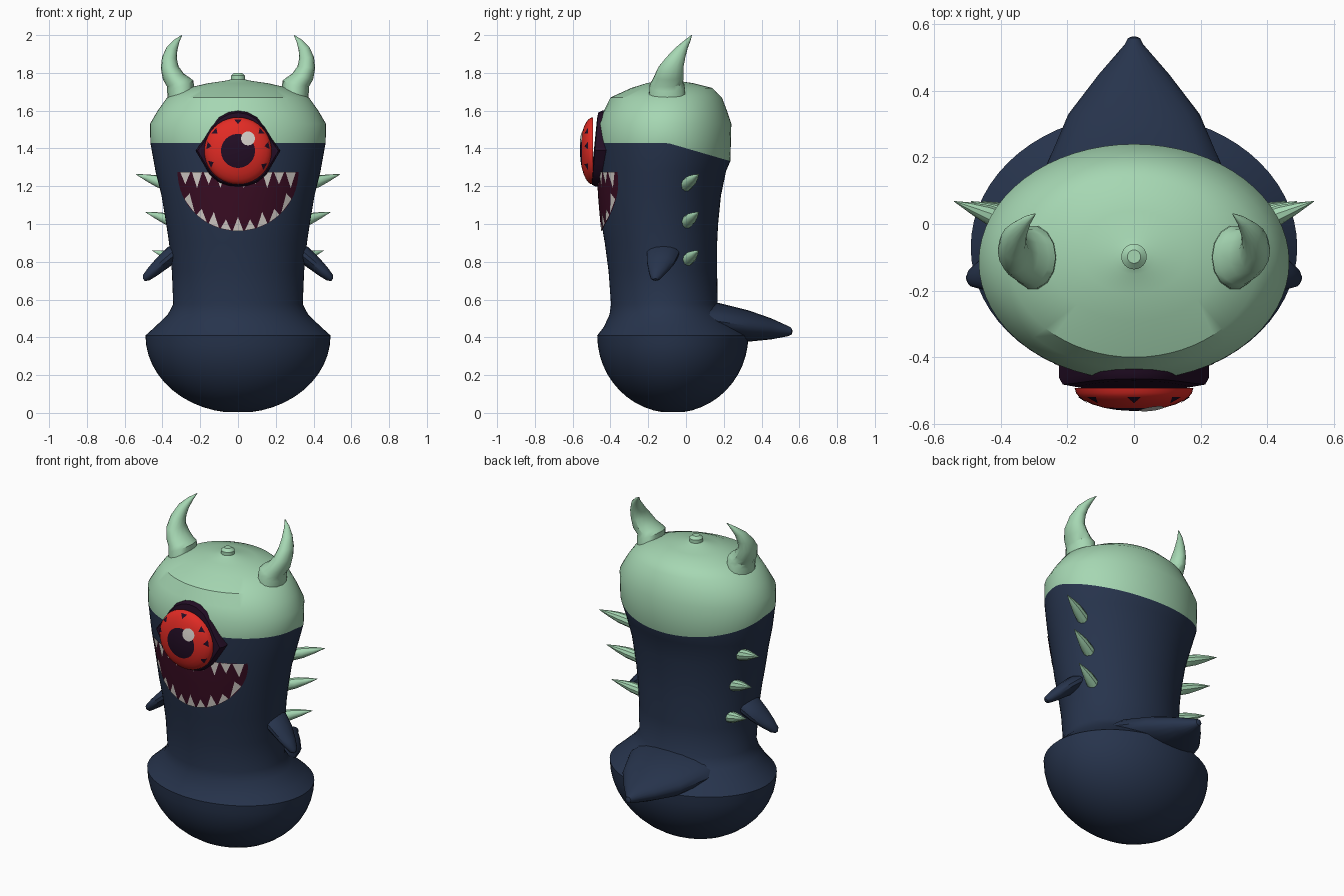
import bpy, bmesh, math
from mathutils import Vector

if "Cube" in bpy.data.objects:
    bpy.data.objects.remove(bpy.data.objects["Cube"])


def material(name, rgb):
    m = bpy.data.materials.new(name)
    m.diffuse_color = (*rgb, 1)
    m.use_nodes = True
    m.node_tree.nodes["Principled BSDF"].inputs["Base Color"].default_value = m.diffuse_color
    return m


NAVY = material("navy skin", (0.02, 0.034, 0.073))
GREEN = material("mint green", (0.38, 0.68, 0.45))
RED = material("iris red", (0.76, 0.024, 0.018))
DARK = material("dark purple", (0.016, 0.004, 0.018))
MAROON = material("mouth maroon", (0.042, 0.004, 0.017))
WHITE = material("tooth white", (0.66, 0.62, 0.58))


def add_mesh(name, verts, faces, mats, rule=None, fix=True):
    me = bpy.data.meshes.new(name)
    bm = bmesh.new()
    vs = [bm.verts.new(v) for v in verts]
    for i, f in enumerate(faces):
        face = bm.faces.new([vs[k] for k in f])
        if rule:
            face.material_index = rule(i)
    if fix:
        bmesh.ops.recalc_face_normals(bm, faces=bm.faces)
    bm.to_mesh(me)
    bm.free()
    for m in mats:
        me.materials.append(m)
    ob = bpy.data.objects.new(name, me)
    bpy.context.collection.objects.link(ob)
    return ob


def loft(name, rings, mats, rule=None):
    """Skin a stack of equal-length rings and cap both ends; rule gets the ring number."""
    n = len(rings[0])
    verts = [p for r in rings for p in r]
    faces = [(k * n + i, k * n + (i + 1) % n, (k + 1) * n + (i + 1) % n, (k + 1) * n + i)
             for k in range(len(rings) - 1) for i in range(n)]
    faces += [tuple(range(n)), tuple(range(len(verts) - n, len(verts)))]
    last = len(rings) - 2
    pick = (lambda i: rule(min(i // n, last)) if i != len(faces) - 2 else rule(0)) if rule else None
    return add_mesh(name, verts, faces, mats, pick)


def ellipse(c, u, v, n):
    c, u, v = Vector(c), Vector(u), Vector(v)
    return [c + u * math.cos(t * math.tau / n) + v * math.sin(t * math.tau / n) for t in range(n)]


# Body profile: height, half width, front y, back y
profile = []
for i in range(1, 13):
    a = i / 12 * math.pi / 2
    s = math.sin(a)
    profile.append((0.41 - 0.41 * math.cos(a), 0.49 * s, -0.07 - 0.40 * s, -0.07 + 0.40 * s))
profile += [
    (0.455, 0.44, -0.435, 0.28), (0.52, 0.372, -0.405, 0.205), (0.575, 0.343, -0.397, 0.167),
    (0.75, 0.35, -0.41, 0.165), (0.9, 0.365, -0.43, 0.165), (1.0, 0.38, -0.447, 0.17),
    (1.15, 0.405, -0.46, 0.185), (1.28, 0.437, -0.466, 0.212), (1.43, 0.464, -0.468, 0.235),
    (1.53, 0.466, -0.468, 0.24), (1.6, 0.425, -0.435, 0.217), (1.67, 0.375, -0.4, 0.19),
    (1.72, 0.27, -0.29, 0.14), (1.745, 0.16, -0.21, 0.04), (1.758, 0.07, -0.15, -0.04),
    (1.765, 0.038, -0.136, -0.06), (1.785, 0.038, -0.136, -0.06), (1.8, 0.02, -0.118, -0.078)]
CAP = next(i for i, p in enumerate(profile) if p[0] == 1.43)

rings = []
for k, (z, a, f, b) in enumerate(profile):
    ring = ellipse((0, (f + b) / 2, z), (a, 0, 0), (0, (b - f) / 2, 0), 64)
    if k == CAP:  # the cap edge dips towards the back
        for p in ring:
            p.z -= 0.29 * max(0, p.y + 0.1)
    rings.append(ring)
loft("body", rings, [NAVY, GREEN], lambda k: int(k >= CAP))


def on_body(x, z, off):
    """Point on the front of the body, pushed out by off."""
    for p, q in zip(profile, profile[1:]):
        if p[0] <= z <= q[0]:
            t = (z - p[0]) / (q[0] - p[0])
            a, f, b = (p[i] + (q[i] - p[i]) * t for i in (1, 2, 3))
            return (x, (f + b) / 2 - (b - f) / 2 * math.sqrt(max(0, 1 - (x / a) ** 2)) - off, z)


# Mouth: half-ellipse plate following the belly
TOP, MW, MH = 1.275, 0.32, 0.312


def mouth_low(x):
    return TOP - MH * math.sqrt(max(0, 1 - (x / MW) ** 2))


NU, NV = 32, 8
verts, faces = [], []
for i in range(NU + 1):
    x = -MW * 0.998 * math.cos(math.pi * i / NU)
    verts += [on_body(x, TOP + (mouth_low(x) - TOP) * j / NV, 0.006) for j in range(NV + 1)]
for i in range(NU):
    for j in range(NV):
        k = i * (NV + 1) + j
        faces.append((k, k + 1, k + NV + 2, k + NV + 1))
add_mesh("mouth", verts, faces, [MAROON], fix=False)

# Teeth: thin triangles along both lips
verts = []
for i in range(10):
    x = -0.279 + 0.062 * i
    h = 0.085 if i % 2 else 0.065
    h = min(h, 0.6 * (TOP - mouth_low(x)))
    verts += [on_body(x - 0.027, TOP, 0.01), on_body(x, TOP - h, 0.01), on_body(x + 0.027, TOP, 0.01)]
for i in range(9):
    x = -0.256 + 0.064 * i
    x0, x1 = x - 0.028, x + 0.028
    tip = mouth_low(x) + (0.075 if i % 2 == 0 else 0.055)
    verts += [on_body(x0, mouth_low(x0), 0.01), on_body(x1, mouth_low(x1), 0.01), on_body(x, tip, 0.01)]
add_mesh("teeth", verts, [(i, i + 1, i + 2) for i in range(0, len(verts), 3)], [WHITE], fix=False)

# Eyelid: pointed almond slab around the eye
half = [(0, 1.6), (0.05, 1.592), (0.1, 1.565), (0.14, 1.515), (0.18, 1.45), (0.225, 1.388),
        (0.185, 1.32), (0.15, 1.262), (0.1, 1.22), (0.05, 1.203), (0, 1.198)]
outline = half + [(-x, z) for x, z in half[-2:0:-1]]
EZ = 1.387
loft("eyelid", [[(x * s, y - (z - EZ) * -0.08, EZ + (z - EZ) * s) for x, z in outline]
                for s, y in ((1, -0.36), (1, -0.462), (0.95, -0.482), (0.8, -0.488))], [DARK])

# Eyeball: shallow dome with a pupil
ER = 0.178


def on_eye(x, z, off=0.0):
    return (x, -0.493 - 0.068 * math.sqrt(max(0, 1 - (x * x + z * z) / ER ** 2)) - off, EZ + z)


radii = [ER, 0.174, 0.166, 0.15, 0.125, 0.09, 0.06, 0.03, 0.005]
loft("eyeball", [[on_eye(r * math.cos(t * math.tau / 40), r * math.sin(t * math.tau / 40))
                  for t in range(40)] for r in radii], [RED, DARK], lambda k: int(k >= 5))

# Eye highlight and dark flecks near the rim
disc = [on_eye(0.053 + 0.037 * math.cos(t * math.tau / 20), 0.066 + 0.037 * math.sin(t * math.tau / 20), 0.004)
        for t in range(20)]
add_mesh("eye_highlight", disc + [on_eye(0.053, 0.066, 0.004)],
         [(i, (i + 1) % 20, 20) for i in range(20)], [WHITE], fix=False)
verts = []
for deg in (90, 140, 40, 170, 205, 330, 10):
    for r, d in ((0.168, -7), (0.168, 7), (0.142, 0)):
        a = math.radians(deg + d)
        verts.append(on_eye(r * math.cos(a), r * math.sin(a), 0.004))
flecks = [(i, i + 1, i + 2) for i in range(0, len(verts), 3)]
add_mesh("eye_flecks", verts, flecks, [DARK], fix=False)

# Tail: flat tapering cone pointing back
loft("tail", [ellipse((0, y, z), (w, 0, 0), (0, 0, h), 20) for y, z, w, h in
              ((0.0, 0.51, 0.27, 0.05), (0.17, 0.485, 0.265, 0.098), (0.33, 0.46, 0.197, 0.083),
               (0.45, 0.445, 0.105, 0.056), (0.54, 0.433, 0.027, 0.027), (0.558, 0.432, 0.018, 0.018),
               (0.563, 0.432, 0.005, 0.005))], [NAVY])

for side, s in (("left", -1), ("right", 1)):
    # Horns: curl outwards, then back in to the tip, above a thick collar
    loft(f"{side}_horn", [ellipse((s * x, y, z), (rx, 0, tilt * s * rx), (0, ry, 0), 14)
                          for x, y, z, rx, ry, tilt in
                          ((0.30, -0.1, 1.64, 0.07, 0.10, -0.3), (0.305, -0.1, 1.73, 0.07, 0.095, -0.4),
                           (0.315, -0.1, 1.75, 0.06, 0.085, -0.4), (0.342, -0.09, 1.78, 0.055, 0.08, -0.3),
                           (0.362, -0.08, 1.83, 0.047, 0.068, -0.1), (0.363, -0.055, 1.88, 0.039, 0.052, 0.1),
                           (0.349, -0.025, 1.93, 0.028, 0.034, 0.3), (0.324, 0.007, 1.97, 0.014, 0.017, 0.4),
                           (0.297, 0.03, 2.0, 0.002, 0.002, 0))], [GREEN])
    # Arms: small drooping flippers
    loft(f"{side}_arm", [ellipse((s * x, y, z), (s * 0.68 * t, 0, 0.73 * t), (0, w, 0), 14)
                         for x, y, z, t, w in
                         ((0.28, -0.12, 0.87, 0.04, 0.07), (0.34, -0.122, 0.845, 0.046, 0.088),
                          (0.40, -0.133, 0.795, 0.04, 0.074), (0.45, -0.148, 0.75, 0.032, 0.05),
                          (0.487, -0.16, 0.716, 0.022, 0.028), (0.499, -0.162, 0.705, 0.008, 0.01))], [NAVY])
    # Side spikes
    for i, (x, z) in enumerate(((0.54, 1.263), (0.49, 1.063), (0.455, 0.86))):
        base, tip = Vector((s * (x - 0.18), -0.005, z - 0.06)), Vector((s * x, 0.068, z))
        u = Vector((0, 0.026, 0.024))
        v = (tip - base).normalized().cross(u)
        loft(f"{side}_spike_{i + 1}", [ellipse(base.lerp(tip, t), u * r, v * r, 10)
                                       for t, r in ((0, 1.1), (0.4, 0.95), (0.7, 0.55), (1, 0.03))], [GREEN])

# Smooth shading with crisp edges
for ob in bpy.context.collection.objects:
    ob.select_set(True)
    bpy.context.view_layer.objects.active = ob
bpy.ops.object.shade_smooth_by_angle(angle=math.radians(35))
